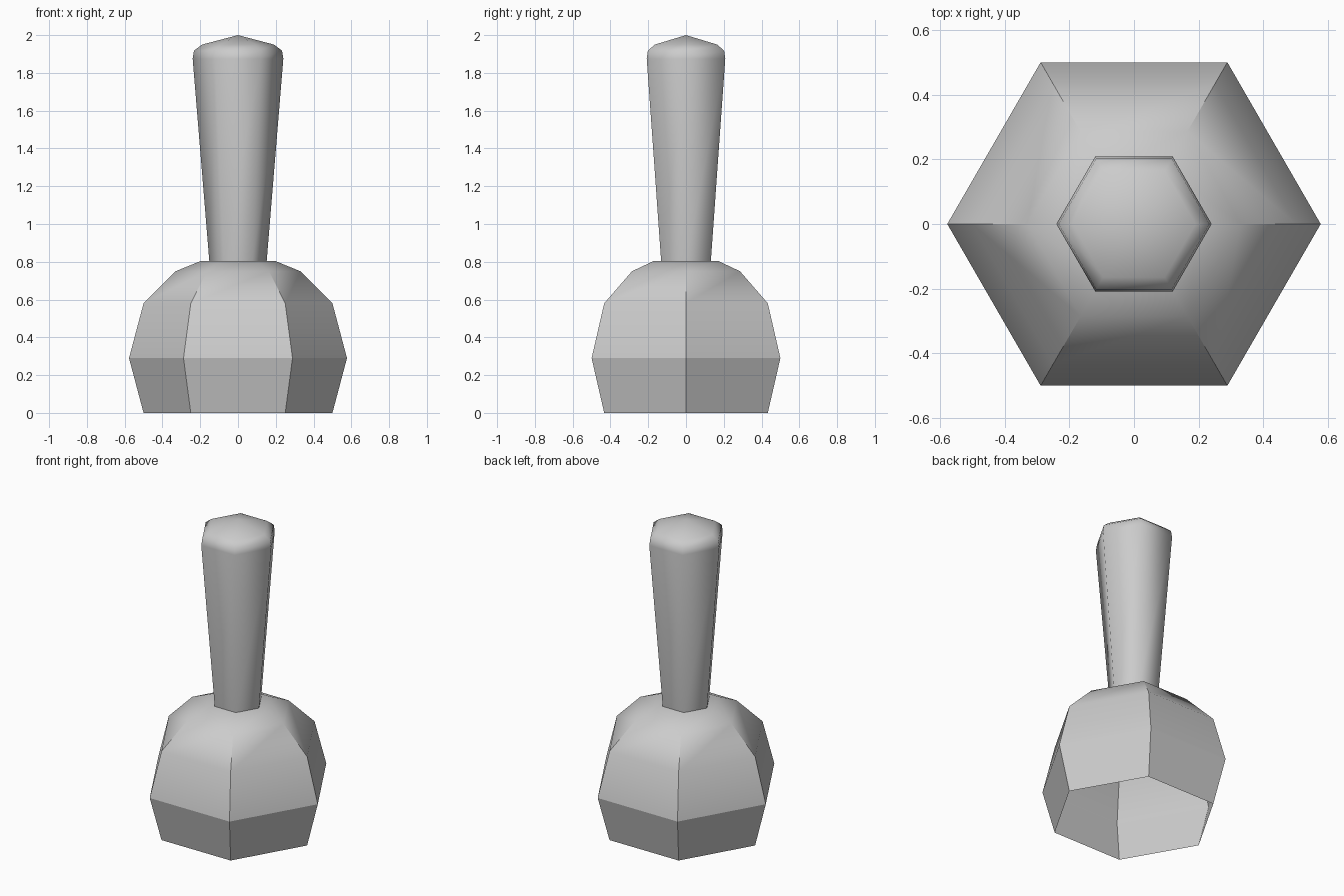
import bpy
import bmesh
from math import cos, sin, pi

cube = bpy.data.objects.get("Cube")
if cube:
    bpy.data.objects.remove(cube, do_unlink=True)

# Single plain grey finish
grey = bpy.data.materials.new("plain grey")
grey.use_nodes = True
colour = (0.6, 0.6, 0.6, 1)
grey.diffuse_color = colour
grey.node_tree.nodes["Principled BSDF"].inputs["Base Color"].default_value = colour

SIDES = 6


def lathe(name, profile, top_z, crisp_rings=(), crisp_below=0.0):
    """Hexagonal turned shell, open below, closed by a point on top."""
    bm = bmesh.new()
    rings = []
    for radius, z in profile:
        rings.append([bm.verts.new((radius * cos(2 * pi * i / SIDES),
                                    radius * sin(2 * pi * i / SIDES), z))
                      for i in range(SIDES)])
    tip = bm.verts.new((0, 0, top_z))
    for i in range(SIDES):
        j = (i + 1) % SIDES
        for low, high in zip(rings, rings[1:]):
            bm.faces.new((low[i], low[j], high[j], high[i]))
        bm.faces.new((rings[-1][i], rings[-1][j], tip))
    for face in bm.faces:
        face.smooth = True
    # Keep chosen rings and the lower upright corners crisp
    for edge in bm.edges:
        low, high = sorted(v.co.z for v in edge.verts)
        if high - low < 0.001:
            edge.smooth = not any(abs(low - z) < 0.001 for z in crisp_rings)
        else:
            edge.smooth = low >= crisp_below
    mesh = bpy.data.meshes.new(name)
    bm.to_mesh(mesh)
    bm.free()
    mesh.materials.append(grey)
    obj = bpy.data.objects.new(name, mesh)
    bpy.context.collection.objects.link(obj)
    return obj


# Hollow body with an open mouth and a rounded shoulder
lathe("bell_body",
      [(0.5, 0), (0.577, 0.29), (0.5, 0.58), (0.33, 0.75), (0.2, 0.803)],
      0.81, crisp_rings=(0.29,), crisp_below=0.7)

# Flared grip with a softened, shallow pointed end
lathe("handle",
      [(0.152, 0.805), (0.24, 1.875), (0.233, 1.918), (0.19, 1.95)],
      2.0)
